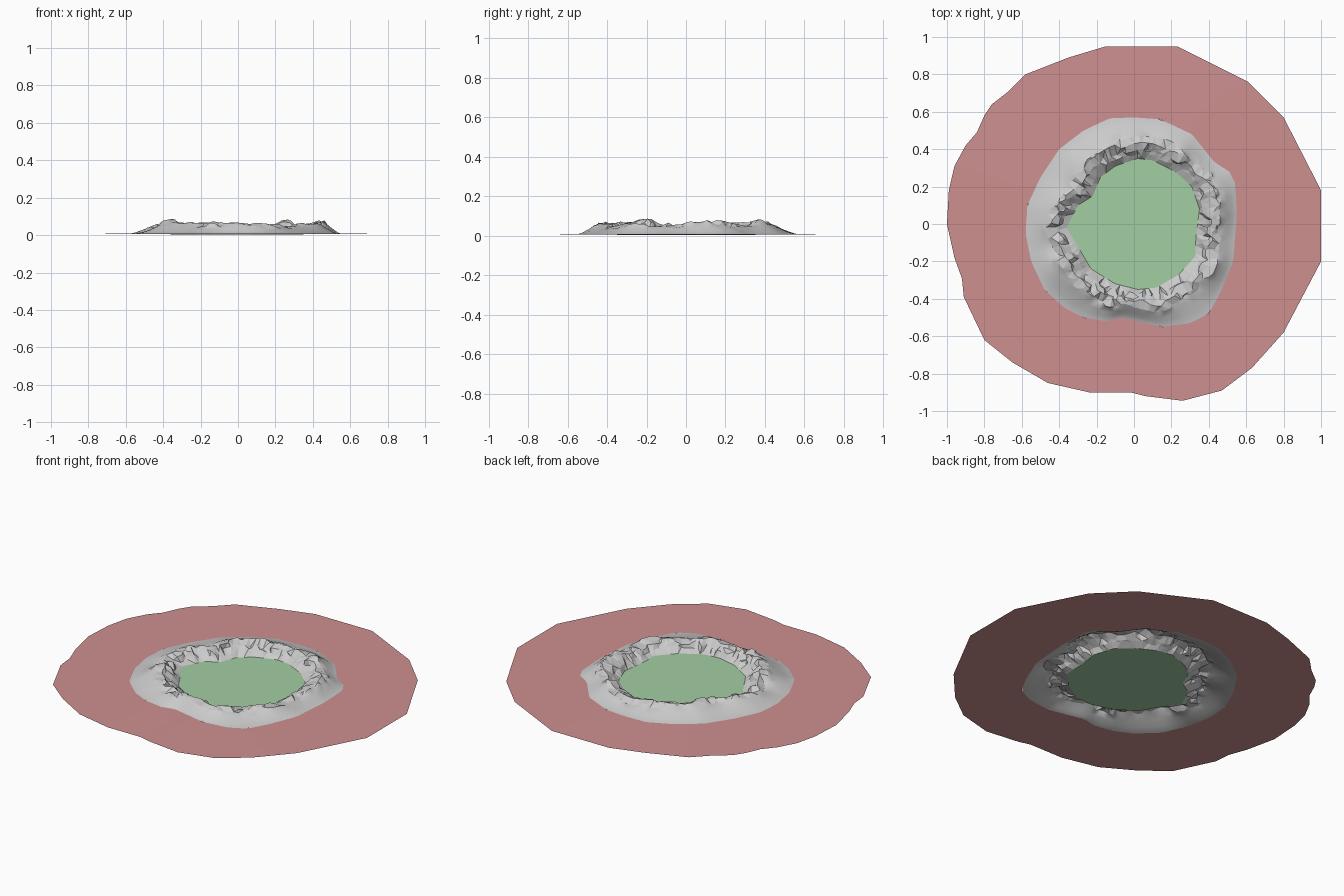
import bpy, bmesh, math, random

if "Cube" in bpy.data.objects:
    bpy.data.objects.remove(bpy.data.objects["Cube"])
random.seed(7)
N = 112

# Outlines (x, y), counter-clockwise
PLAIN = [(1, .18), (.8, .57), (.61, .76), (.23, .95), (-.15, .95), (-.35, .89), (-.58, .8), (-.67, .71),
         (-.76, .64), (-.8, .58), (-.84, .49), (-.9, .42), (-.96, .31), (-.99, .18), (-1, 0), (-.96, -.18),
         (-.92, -.29), (-.91, -.39), (-.8, -.62), (-.65, -.74), (-.46, -.85), (-.24, -.9), (-.02, -.9),
         (.06, -.92), (.26, -.945), (.47, -.89), (.63, -.77), (.8, -.58), (1, -.2)]
APRON = [(.55, .05), (.54, .22), (.51, .28), (.43, .33), (.31, .48), (.14, .56), (0, .57), (-.13, .565),
         (-.27, .5), (-.4, .4), (-.5, .25), (-.57, .1), (-.58, -.05), (-.55, -.2), (-.48, -.35), (-.37, -.45),
         (-.27, -.5), (-.15, -.52), (-.07, -.5), (.15, -.55), (.3, -.53), (.4, -.48), (.46, -.37), (.53, -.2)]
FLOOR = [(.35, .08), (.31, .2), (.22, .28), (.1, .34), (.02, .35), (-.1, .31), (-.18, .25), (-.22, .15),
         (-.3, .1), (-.36, -.02), (-.3, -.12), (-.23, -.24), (-.1, -.32), (.02, -.35), (.12, -.34),
         (.24, -.27), (.33, -.17), (.33, -.08)]


def radius(poly, a):
    """Distance from the centre to the outline in direction a."""
    dx, dy = math.cos(a), math.sin(a)
    for (x1, y1), (x2, y2) in zip(poly, poly[1:] + poly[:1]):
        c1, c2 = dx * y1 - dy * x1, dx * y2 - dy * x2
        if c1 <= 0 < c2:
            t = c1 / (c1 - c2)
            return dx * (x1 + t * (x2 - x1)) + dy * (y1 + t * (y2 - y1))


def at(r, a, z):
    return (r * math.cos(a), r * math.sin(a), z)


def build(name, rings, smooth, color=None, cap=False):
    """Loft closed rings into a sheet; cap fills the first ring."""
    bm = bmesh.new()
    vs = [[bm.verts.new(p) for p in ring] for ring in rings]
    if cap:
        bm.faces.new(vs[0])
    for a, b in zip(vs, vs[1:]):
        n = len(a)
        for i in range(n):
            j = (i + 1) % n
            bm.faces.new((a[i], b[i], b[j], a[j]))
    bmesh.ops.triangulate(bm, faces=bm.faces[:])
    me = bpy.data.meshes.new(name)
    bm.to_mesh(me)
    bm.free()
    me.polygons.foreach_set("use_smooth", [smooth] * len(me.polygons))
    ob = bpy.data.objects.new(name, me)
    bpy.context.collection.objects.link(ob)
    if color:
        m = bpy.data.materials.new(name)
        m.diffuse_color = color
        m.use_nodes = True
        m.node_tree.nodes["Principled BSDF"].inputs["Base Color"].default_value = m.diffuse_color
        me.materials.append(m)


# Directions include every plain corner so the outline stays crisp
angles = [2 * math.pi * i / N for i in range(N)]
corner = [math.atan2(y, x) % (2 * math.pi) for x, y in PLAIN]
plain_angles = sorted(set(angles + corner))

# Coloured plain and crater floor
build("outer_plain", [[at(radius(APRON, a), a, .008) for a in plain_angles],
                      [at(radius(PLAIN, a), a, .006) for a in plain_angles]],
      True, (.62, .28, .28, 1))
build("crater_floor", [[at(radius(FLOOR, a), a, .004) for a in angles]],
      True, (.36, .62, .36, 1), cap=True)


# Crest height: a low wavy ridge with two tall peaks
def crest(a):
    h = .062 + .008 * math.sin(3 * a + 1) + .006 * math.sin(7 * a)
    for pa, amp in ((.96, .03), (3.64, .03), (.1, .008), (5.2, .008)):
        d = math.atan2(math.sin(a - pa), math.cos(a - pa))
        h += amp * math.exp(-(d / .12) ** 2)
    return h


# Rocky wall: jagged rings; blocks of shared jitter make ledges
wall = [[at(radius(FLOOR, a), a, .004) for a in angles]]
tops = []
for k, (t, hz) in enumerate(((.16, .42), (.3, .68), (.46, .92), (.62, 1.0))):
    ring, jr, jz, left = [], 0, 0, 0
    for i, a in enumerate(angles):
        if left == 0:
            left = random.choice((1, 2, 2, 3))
            jr, jz = random.uniform(-.016, .016), random.uniform(-.011, .013)
        left -= 1
        r0 = radius(FLOOR, a)
        r1 = min(radius(APRON, a) - .06, r0 + .15)
        r = r0 + (r1 - r0) * t * 1.35 + jr
        z = crest(a) * hz + jz
        if k == 3:
            z -= .012
            tops.append((r, z))
        ring.append(at(r, a + random.uniform(-.02, .02) * (k < 3), max(z, .012)))
    wall.append(ring)
build("rocky_rim", wall, False)

# Smooth apron falling away from the rim
rings = [wall[-1]]
for t, f in ((.2, .78), (.42, .52), (.68, .24), (.86, .08), (1, 0)):
    ring = []
    for i, a in enumerate(angles):
        ro = radius(APRON, a)
        # soften the rim jitter with distance
        r = sum(tops[(i + d) % N][0] for d in (-2, -1, 0, 1, 2)) / 5
        z = sum(tops[(i + d) % N][1] for d in (-2, -1, 0, 1, 2)) / 5
        ring.append(at(r + (ro - r) * t, a, .008 + (z - .008) * f))
    rings.append(ring)
build("outer_apron", rings, True)
